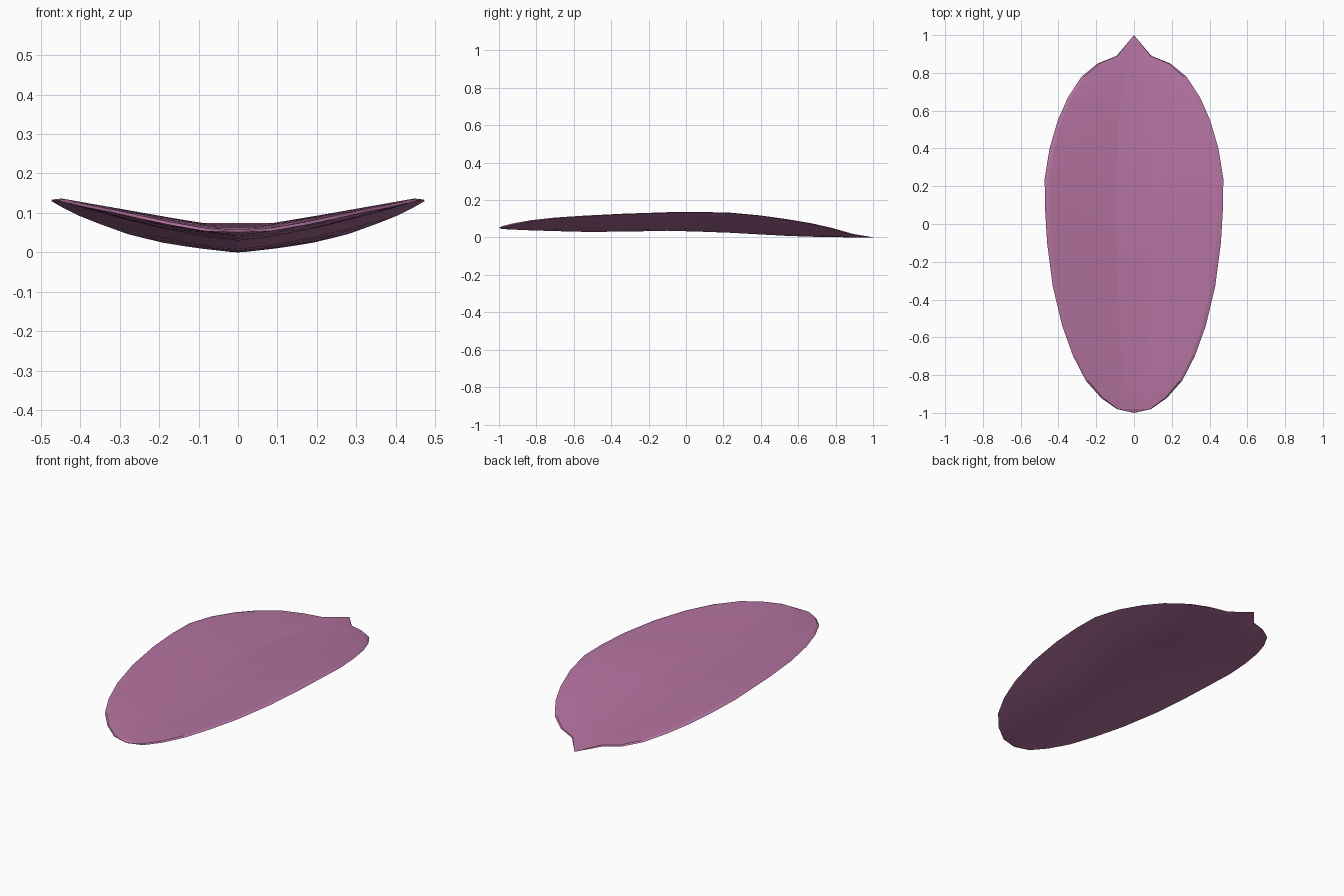
import bpy, bmesh

# Stations along the petal: y, half width, rim z, underside centre z, top centre z
STATIONS = [
    (-1.00, 0.000, 0.054, 0.052, 0.056),
    (-0.98, 0.090, 0.058, 0.048, 0.062),
    (-0.92, 0.175, 0.073, 0.045, 0.066),
    (-0.83, 0.255, 0.090, 0.041, 0.069),
    (-0.70, 0.322, 0.105, 0.037, 0.072),
    (-0.54, 0.380, 0.116, 0.033, 0.075),
    (-0.33, 0.430, 0.127, 0.034, 0.077),
    (-0.10, 0.460, 0.135, 0.039, 0.077),
    (0.08, 0.471, 0.137, 0.034, 0.073),
    (0.24, 0.473, 0.133, 0.028, 0.065),
    (0.40, 0.447, 0.118, 0.019, 0.054),
    (0.55, 0.403, 0.096, 0.011, 0.043),
    (0.67, 0.350, 0.075, 0.007, 0.035),
    (0.78, 0.278, 0.049, 0.005, 0.028),
    (0.85, 0.192, 0.028, 0.004, 0.022),
    (0.89, 0.092, 0.016, 0.003, 0.018),
    (1.00, 0.000, 0.005, 0.000, 0.008),
]
HALF = [0.2, 0.45, 0.72, 0.95, 1.0]
COLS = [-u for u in reversed(HALF)] + [0.0] + HALF


def height(u, rim, low, high, top):
    a = abs(u)
    if a == 1.0:
        return rim
    if top:
        flat = max(0.0, (a - 0.2) / 0.8)      # flat middle, straight rise to rim
        return high + (rim + 0.007 - high) * flat
    return low + (rim - low) * a ** 1.4


bm = bmesh.new()
for top in (True, False):
    rows = [[bm.verts.new((u * w, y, height(u, rim, low, high, top)
                           if w else (high + low) / 2)) for u in COLS]
            for y, w, rim, low, high in STATIONS]
    for r0, r1 in zip(rows, rows[1:]):
        for i in range(len(COLS) - 1):
            quad = [r0[i], r0[i + 1], r1[i + 1], r1[i]]
            bm.faces.new(quad if top else quad[::-1])
# Weld the rims and the two tips into one closed shell
bmesh.ops.remove_doubles(bm, verts=bm.verts, dist=0.0005)
bmesh.ops.recalc_face_normals(bm, faces=bm.faces)
low_z = min(v.co.z for v in bm.verts)
for v in bm.verts:
    v.co.z -= low_z

mesh = bpy.data.meshes.new("petal")
bm.to_mesh(mesh)
bm.free()
petal = bpy.data.objects.new("petal", mesh)
bpy.context.collection.objects.link(petal)

pink = bpy.data.materials.new("dusty pink")
pink.diffuse_color = (0.45, 0.17, 0.35, 1.0)
mesh.materials.append(pink)

# Soft shading across the blade, crisp at the rim
bpy.context.view_layer.objects.active = petal
petal.select_set(True)
bpy.ops.object.shade_smooth_by_angle(angle=0.1)
